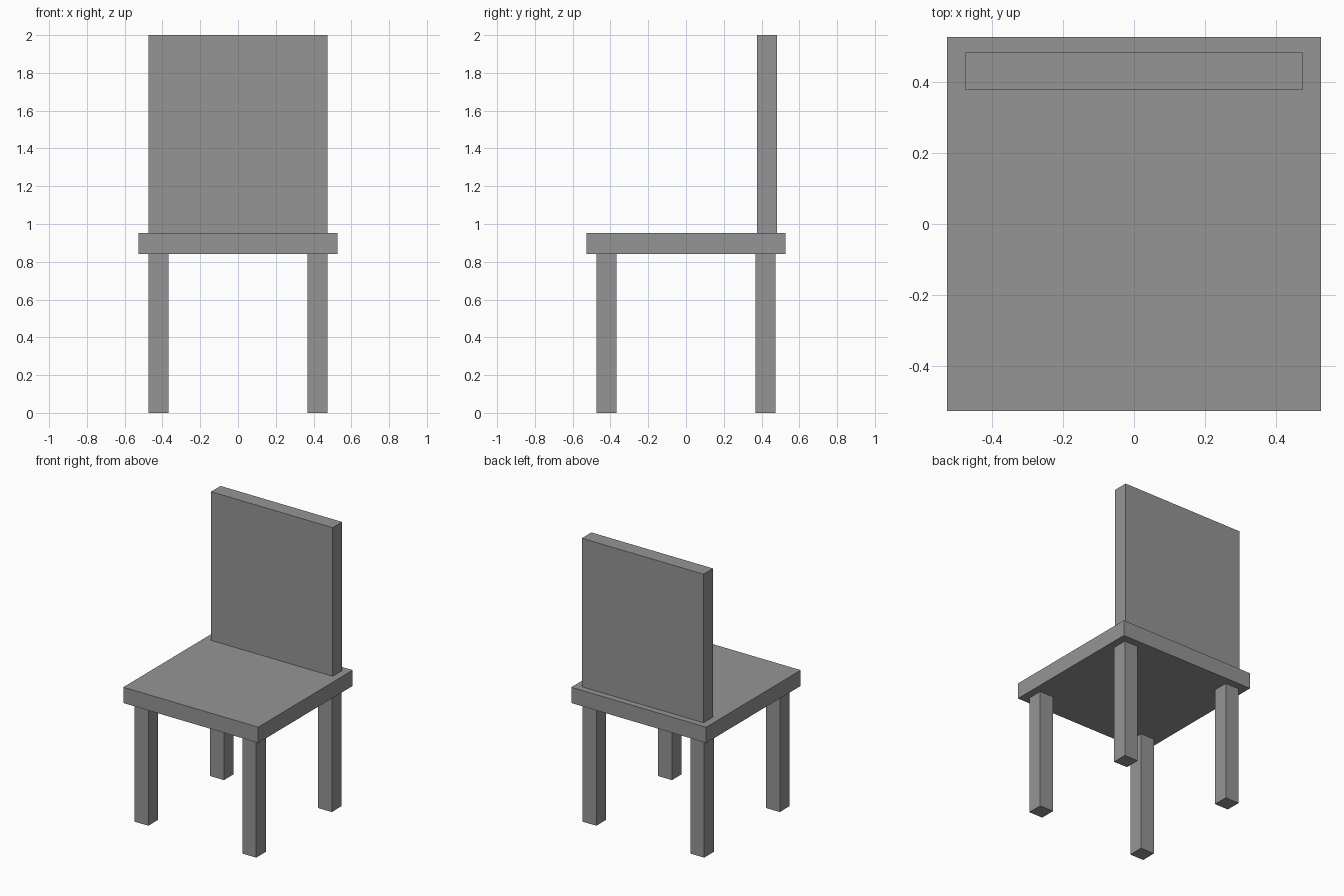
import bpy

# Remove the default cube
cube = bpy.data.objects.get("Cube")
if cube:
    bpy.data.objects.remove(cube, do_unlink=True)

# Single grey finish
GREY = (0.3, 0.3, 0.3, 1)
grey = bpy.data.materials.new("grey")
grey.use_nodes = True
grey.diffuse_color = GREY
grey.node_tree.nodes["Principled BSDF"].inputs["Base Color"].default_value = GREY


def box(name, low, high):
    """Flat-sided box between two opposite corners."""
    centre = [(a + b) / 2 for a, b in zip(low, high)]
    bpy.ops.mesh.primitive_cube_add(size=1, location=centre)
    part = bpy.context.object
    part.name = name
    part.scale = [b - a for a, b in zip(low, high)]
    bpy.ops.object.transform_apply(location=False, rotation=False, scale=True)
    part.data.materials.append(grey)
    return part


SEAT = 0.526          # half width of the seat
SEAT_BOTTOM, SEAT_TOP = 0.842, 0.953
INNER, OUTER = 0.367, 0.474   # leg faces measured from the centre

# Seat slab
box("seat", (-SEAT, -SEAT, SEAT_BOTTOM), (SEAT, SEAT, SEAT_TOP))

# Backrest panel
box("backrest", (-OUTER, 0.376, SEAT_TOP), (OUTER, 0.482, 2))

# Four square legs
mid, half = (INNER + OUTER) / 2, (OUTER - INNER) / 2
for end, sy in (("front", -1), ("back", 1)):
    for side, sx in (("left", 1), ("right", -1)):
        x, y = sx * mid, sy * mid
        box(f"{end}_{side}_leg", (x - half, y - half, 0),
            (x + half, y + half, SEAT_BOTTOM))
